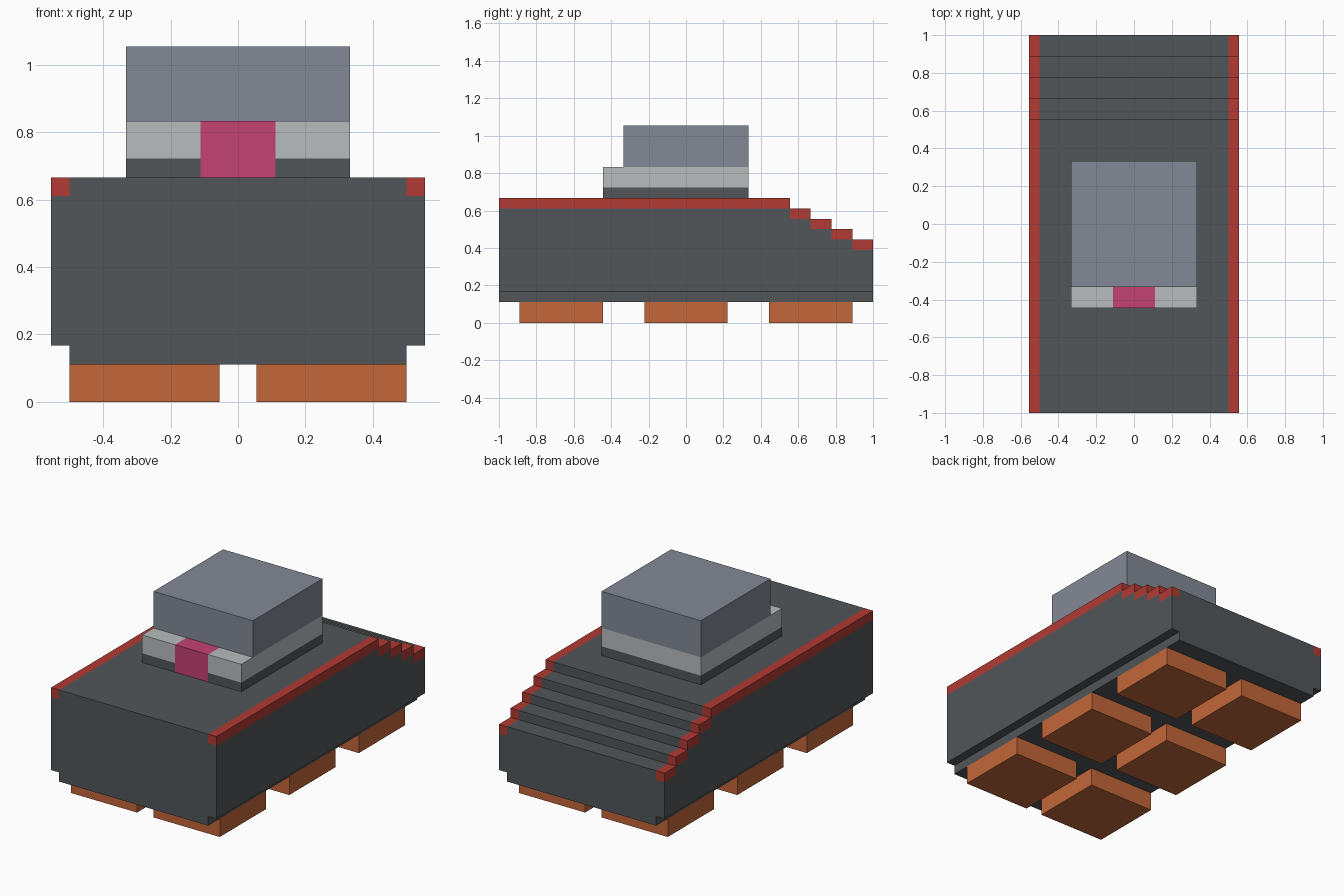
import bpy
import bmesh
from mathutils import Vector

U = 1 / 18  # one block unit

cube = bpy.data.objects.get("Cube")
if cube:
    bpy.data.objects.remove(cube, do_unlink=True)


def srgb(r, g, b):
    lin = [(c / 255 / 12.92) if c < 11 else ((c / 255 + 0.055) / 1.055) ** 2.4 for c in (r, g, b)]
    return (*lin, 1)


def material(name, *rgb):
    mat = bpy.data.materials.new(name)
    mat.use_nodes = True
    mat.diffuse_color = srgb(*rgb)
    bsdf = mat.node_tree.nodes["Principled BSDF"]
    bsdf.inputs["Base Color"].default_value = srgb(*rgb)
    bsdf.inputs["Roughness"].default_value = 0.9
    return mat


dark = material("dark_grey", 82, 86, 89)
red = material("red", 178, 58, 52)
orange = material("orange", 196, 103, 58)
light = material("light_grey", 184, 188, 190)
slate = material("slate_blue", 130, 137, 150)
pink = material("pink", 196, 66, 112)


def prism(name, points, direction, mat):
    """Extrude a flat outline, given in block units, along a direction."""
    bm = bmesh.new()
    face = bm.faces.new([bm.verts.new(Vector(p) * U) for p in points])
    top = bmesh.ops.extrude_face_region(bm, geom=[face], use_keep_orig=True)["geom"]
    moved = [v for v in top if isinstance(v, bmesh.types.BMVert)]
    bmesh.ops.translate(bm, verts=moved, vec=Vector(direction) * U)
    bmesh.ops.recalc_face_normals(bm, faces=bm.faces)
    mesh = bpy.data.meshes.new(name)
    bm.to_mesh(mesh)
    bm.free()
    mesh.materials.append(mat)
    obj = bpy.data.objects.new(name, mesh)
    bpy.context.collection.objects.link(obj)
    return obj


def box(name, x, y, z, mat):
    """Box from (min, max) pairs in block units."""
    base = [(x[0], y[0], z[0]), (x[1], y[0], z[0]), (x[1], y[1], z[0]), (x[0], y[1], z[0])]
    return prism(name, base, (0, 0, z[1] - z[0]), mat)


# Deck treads: y start, y end, height; four steps go down at the back
treads = [(-18, 10, 12)] + [(10 + 2 * i, 12 + 2 * i, 11 - i) for i in range(4)]


def stepped_outline(x, bottom, drop):
    points = [(x, 18, bottom), (x, -18, bottom)]
    for start, end, height in treads:
        points += [(x, start, height - drop), (x, end, height - drop)]
    return points


# Hull with stepped rear deck
prism("hull", stepped_outline(-9, 2, 0), (18, 0, 0), dark)

for side, left in (("left", 9), ("right", -10)):
    # Side skirt and the red rim that follows the steps
    prism(f"{side}_skirt", stepped_outline(left, 3, 1), (1, 0, 0), dark)
    for i, (start, end, height) in enumerate(treads):
        box(f"{side}_rim_{i}", (left, left + 1), (start, end), (height - 1, height), red)
    # Feet
    x = (1, 9) if side == "left" else (-9, -1)
    for place, y in (("front", -12), ("middle", 0), ("back", 12)):
        box(f"{side}_{place}_foot", x, (y - 4, y + 4), (0, 2), orange)


# Turret layers, notched at the front for the pink panel
def notched_layer(name, bottom, top, mat):
    outline = [(-6, -8), (-2, -8), (-2, -6), (2, -6), (2, -8), (6, -8), (6, 6), (-6, 6)]
    prism(name, [(x, y, bottom) for x, y in outline], (0, 0, top - bottom), mat)


notched_layer("turret_base", 12, 13, dark)
notched_layer("turret_band", 13, 15, light)
box("front_panel", (-2, 2), (-8, -6), (12, 15), pink)
box("turret_top", (-6, 6), (-6, 6), (15, 19), slate)
